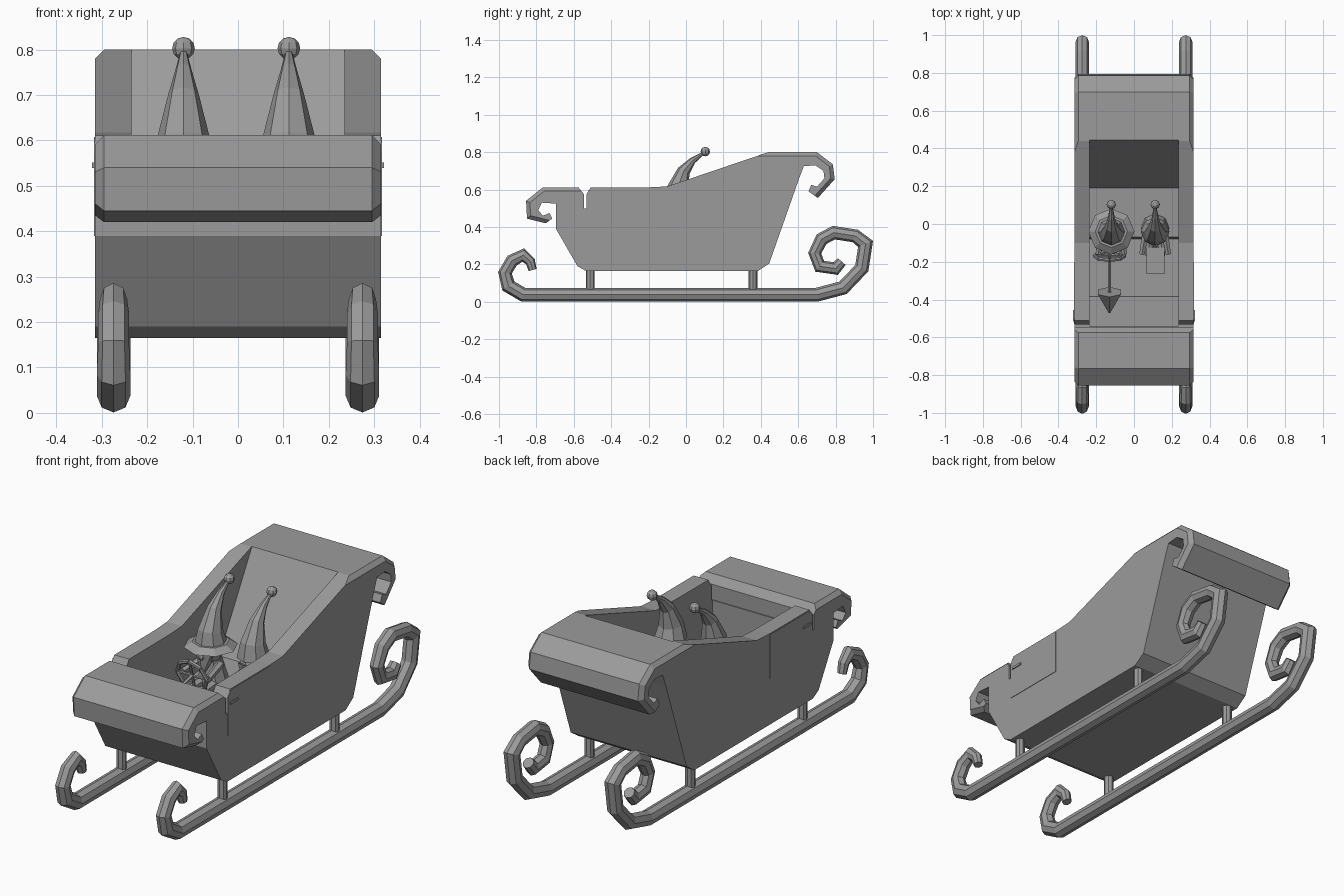
import bpy, bmesh, math
from mathutils import Vector, Matrix

cube = bpy.data.objects.get("Cube")
if cube:
    bpy.data.objects.remove(cube, do_unlink=True)

grey = bpy.data.materials.new("plain_grey")
grey.use_nodes = True
COLOUR = (0.33, 0.33, 0.33, 1)
grey.diffuse_color = COLOUR
grey.node_tree.nodes["Principled BSDF"].inputs["Base Color"].default_value = COLOUR


def finish(name, bm):
    bmesh.ops.recalc_face_normals(bm, faces=bm.faces[:])
    mesh = bpy.data.meshes.new(name)
    bm.to_mesh(mesh)
    bm.free()
    mesh.materials.append(grey)
    obj = bpy.data.objects.new(name, mesh)
    bpy.context.collection.objects.link(obj)
    return obj


def prism(name, profile, x0, x1, chamfered=(), size=0.02):
    """Extrude a (y, z) outline along x, chamfering the end edges of some runs."""
    bm = bmesh.new()
    ends = [[bm.verts.new((x, y, z)) for y, z in profile] for x in (x0, x1)]
    n = len(profile)
    for end in ends:
        bm.faces.new(end)
    for i in range(n):
        j = (i + 1) % n
        bm.faces.new((ends[0][i], ends[0][j], ends[1][j], ends[1][i]))
    edges = [bm.edges.get((end[i], end[i + 1])) for end in ends for i in chamfered]
    if edges:
        bmesh.ops.bevel(bm, geom=edges, offset=size, segments=1, affect='EDGES')
    return finish(name, bm)


def tube(name, x, path, radii, sides=8):
    """Sweep a ring along a (y, z) path with mitred corners."""
    bm = bmesh.new()
    pts = [Vector(p) for p in path]
    rings = []
    for i, p in enumerate(pts):
        a = (p - pts[i - 1]).normalized() if i else None
        b = (pts[i + 1] - p).normalized() if i < len(pts) - 1 else None
        t = ((a or b) + (b or a)).normalized()
        stretch = 1 / max(t.dot(a or b), 0.6)
        r = radii[i]
        ring = []
        for k in range(sides):
            ang = math.tau * k / sides
            d = r * stretch * math.sin(ang)
            ring.append(bm.verts.new((x + r * math.cos(ang), p.x - t.y * d, p.y + t.x * d)))
        rings.append(ring)
    for r0, r1 in zip(rings, rings[1:]):
        for k in range(sides):
            m = (k + 1) % sides
            bm.faces.new((r0[k], r0[m], r1[m], r1[k]))
    bm.faces.new(rings[0])
    bm.faces.new(rings[-1])
    return finish(name, bm)


def box(name, centre, size):
    bm = bmesh.new()
    bmesh.ops.create_cube(bm, size=1, matrix=Matrix.Translation(centre) @ Matrix.Diagonal((*size, 1)))
    return finish(name, bm)


def ball(name, centre, radius):
    bm = bmesh.new()
    bmesh.ops.create_uvsphere(bm, u_segments=8, v_segments=6, radius=radius,
                              matrix=Matrix.Translation(centre))
    return finish(name, bm)


def rod(name, start, end, r0, r1, sides=6):
    a, b = Vector(start), Vector(end)
    turn = (b - a).to_track_quat('Z', 'Y').to_matrix().to_4x4()
    bm = bmesh.new()
    bmesh.ops.create_cone(bm, cap_ends=True, segments=sides, radius1=r0, radius2=r1,
                          depth=(b - a).length, matrix=Matrix.Translation((a + b) / 2) @ turn)
    return finish(name, bm)


# Body with a curl at each end
front = [(-.535, .165), (-.58, .19), (-.695, .39), (-.695, .525), (-.77, .53), (-.79, .49),
         (-.765, .46), (-.73, .475), (-.715, .445), (-.75, .42), (-.85, .445), (-.855, .54),
         (-.765, .612), (-.575, .612)]
side_top = [(-.545, .575), (-.545, .5), (-.532, .5), (-.532, .575), (-.51, .611), (-.2, .612),
            (-.1, .617)]
rear = [(.44, .8), (.7, .8), (.785, .735), (.795, .655), (.705, .555), (.655, .59), (.67, .625),
        (.7, .615), (.74, .66), (.735, .7), (.69, .73), (.63, .725), (.605, .66), (.445, .205),
        (.385, .165)]
first = len(front) + len(side_top)
body = prism("sleigh_body", front + side_top + rear, -.315, .315,
             [*range(9, 13), *range(first, first + 4)])

# Hollow out the cabin, leaving backrest, seat, floor and front ledge
cabin = prism("cabin_cutter", [(.445, .801), (.19, .36), (-.07, .34), (-.08, .22), (-.38, .22),
                               (-.385, .3), (-.54, .3), (-.54, .95), (.445, .95)], -.235, .235)
cabin.hide_render = True
cut = body.modifiers.new("hollow", 'BOOLEAN')
cut.operation = 'DIFFERENCE'
cut.solver = 'EXACT'
cut.object = cabin
bpy.context.view_layer.objects.active = body
bpy.ops.object.modifier_apply(modifier=cut.name)
bpy.data.objects.remove(cabin, do_unlink=True)

# Doors, handles, runners and posts on both sides
door = [(-.53, .39), (-.2, .39), (-.2, .608), (-.495, .608), (-.52, .597), (-.53, .57)]
runner = [(-.82, .17), (-.832, .215), (-.87, .25), (-.93, .22), (-.968, .155), (-.95, .085),
          (-.87, .038), (.7, .038), (.84, .075), (.94, .18), (.96, .31), (.905, .352), (.79, .37),
          (.725, .335), (.688, .26), (.715, .19), (.8, .178), (.833, .215)]
radii = [.022, .026, .03] + [.034] * 2 + [.037] * 6 + [.035] * 3 + [.032] * 3 + [.027] * 1
for s, label in ((1, "left"), (-1, "right")):
    prism("door_" + label, door, s * .314, s * .3175)
    box("door_handle_" + label, (s * .318, -.485, .545), (.008, .06, .012))
    tube("runner_" + label, s * .274, runner, radii)
    for y, end in ((-.512, "front"), (.358, "rear")):
        rod(f"{end}_post_{label}", (s * .274, y, .05), (s * .274, y, .17), .023, .023, 8)

# Two seated passengers in tall bent hats
for x, label in ((-.12, "driver"), (.112, "passenger")):
    tube(label + "_hat", x, [(-.04, .54), (-.043, .61), (-.012, .7), (.035, .755), (.1, .8)],
         [.076, .057, .034, .018, .006])
    ball(label + "_hat_bobble", (x, .103, .803), .025)
    ball(label + "_head", (x, -.045, .51), .06)
    ball(label + "_nose", (x, -.11, .5), .016)
    rod(label + "_beard", (x, -.105, .42), (x, -.075, .51), .01, .05)
    rod(label + "_torso", (x, -.02, .34), (x, -.035, .48), .075, .045, 8)
    for s in (-1, 1):
        rod(label + "_arm", (x + s * .05, -.04, .45), (x + s * .07, -.16, .43), .02, .016)
        rod(label + "_leg", (x + s * .03, -.03, .36), (x + s * .035, -.17, .35), .025, .02)
rod("driver_hat_brim", (-.12, -.04, .53), (-.12, -.04, .555), .122, .085, 8)
box("lap_parcel", (.115, -.195, .35), (.095, .14, .05))

# Steering wheel on its column
rod("steering_column", (-.13, -.17, .43), (-.13, -.38, .37), .01, .01)
rod("column_base", (-.13, -.36, .375), (-.13, -.47, .33), .07, .005)
wheel = [(-.13 + .08 * math.cos(a), -.17 - .022 * math.sin(a), .43 + .077 * math.sin(a))
         for a in (math.tau * k / 8 for k in range(8))]
for k in range(8):
    rod("steering_wheel_rim", wheel[k - 1], wheel[k], .01, .01)
for k in (0, 2):
    rod("steering_wheel_spoke", wheel[k], wheel[k + 4], .007, .007)
